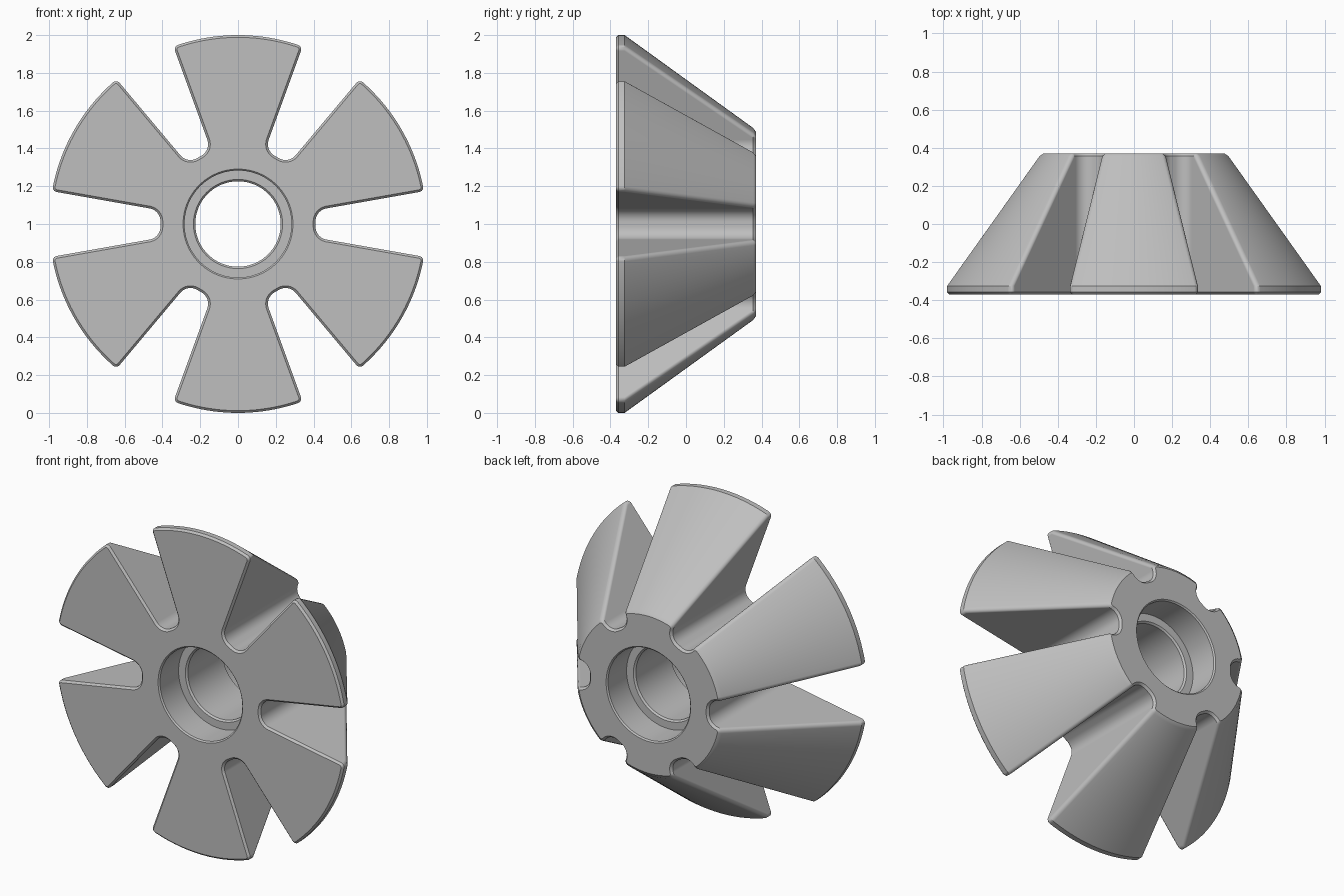
import bpy
import bmesh
from math import radians, sin, cos, sqrt, atan2, pi

if "Cube" in bpy.data.objects:
    bpy.data.objects.remove(bpy.data.objects["Cube"], do_unlink=True)

PETALS = 6
SECTOR = 2 * pi / PETALS
HALF_SLOT = radians(10)      # each slot wall leans this far from the slot centre
FILLET = 0.07                # slot root rounding
CORNER = 0.025               # petal tip rounding
FLOOR = 0.41                 # radius of the slot root
HALF_DEPTH = 0.37


def arc(cx, cz, r, a0, a1, n):
    return [(cx + r * cos(a0 + (a1 - a0) * i / n),
             cz + r * sin(a0 + (a1 - a0) * i / n)) for i in range(n + 1)]


def outline(radius, inset):
    """Closed six-petal outline with rounded roots and tips."""
    fx = FLOOR + FILLET
    fz = fx * sin(HALF_SLOT) / cos(HALF_SLOT) - FILLET / cos(HALF_SLOT)
    half = arc(fx, fz, FILLET + inset, pi, pi / 2 + HALF_SLOT, 8)
    t = sqrt((radius - CORNER) ** 2 - CORNER ** 2)
    cx = t * cos(HALF_SLOT) - CORNER * sin(HALF_SLOT)
    cz = t * sin(HALF_SLOT) + CORNER * cos(HALF_SLOT)
    tip = atan2(cz, cx)
    half += arc(cx, cz, CORNER - inset, HALF_SLOT - pi / 2, tip, 6)
    half += arc(0, 0, radius - inset, tip, SECTOR / 2, 10)[1:]
    # mirror the half petal about its centre line, then repeat it round the axis
    c, s = cos(SECTOR), sin(SECTOR)
    petal = half + [(x * c + z * s, x * s - z * c) for x, z in half[-2::-1]]
    points = []
    for k in range(PETALS):
        c, s = cos(k * SECTOR), sin(k * SECTOR)
        points += [(x * c - z * s, x * s + z * c) for x, z in petal]
    return points


def loft(bm, sections):
    """Skin a list of (y, outline points); returns the vertex rings."""
    rings = [[bm.verts.new((x, y, z + 1)) for x, z in pts] for y, pts in sections]
    for a, b in zip(rings, rings[1:]):
        for i in range(len(a)):
            j = (i + 1) % len(a)
            bm.faces.new((a[i], a[j], b[j], b[i]))
    return rings


def ring_edges(bm, ring):
    return [bm.edges.get((ring[i - 1], ring[i])) for i in range(len(ring))]


bm = bmesh.new()

# tapered petal body with thin rim and chamfered ends
body = loft(bm, [(y, outline(r, g)) for y, r, g in (
    (-HALF_DEPTH, 1.0, 0.012), (-0.358, 1.0, 0), (-0.325, 1.0, 0),
    (0.356, 0.508, 0), (HALF_DEPTH, 0.5, 0.012))])

# centre bore with a bearing seat at each end
seat = [(-HALF_DEPTH, 0.291), (-0.362, 0.283), (-0.18, 0.283),
        (-0.18, 0.236), (-0.17, 0.226)]
profile = seat + [(-y, r) for y, r in reversed(seat)]
bore = loft(bm, [(y, arc(0, 0, r, 0, 2 * pi, 96)[:-1]) for y, r in profile])

# flat end faces between the petal outline and the bore
for end, normal in ((0, (0, -1, 0)), (-1, (0, 1, 0))):
    edges = ring_edges(bm, body[end]) + ring_edges(bm, bore[end])
    bmesh.ops.triangle_fill(bm, use_beauty=True, use_dissolve=False,
                            edges=edges, normal=normal)
bmesh.ops.recalc_face_normals(bm, faces=bm.faces)

mesh = bpy.data.meshes.new("slotted_hub")
bm.to_mesh(mesh)
bm.free()
hub = bpy.data.objects.new("slotted_hub", mesh)
bpy.context.collection.objects.link(hub)

grey = bpy.data.materials.new("light_grey")
grey.use_nodes = True
colour = (0.52, 0.52, 0.52, 1)
grey.diffuse_color = colour
grey.node_tree.nodes["Principled BSDF"].inputs["Base Color"].default_value = colour
mesh.materials.append(grey)

# smooth curves, crisp chamfers
bpy.ops.object.select_all(action='DESELECT')
hub.select_set(True)
bpy.context.view_layer.objects.active = hub
bpy.ops.object.shade_smooth_by_angle(angle=radians(30))
weighted = hub.modifiers.new("weighted_normals", 'WEIGHTED_NORMAL')
weighted.keep_sharp = True
